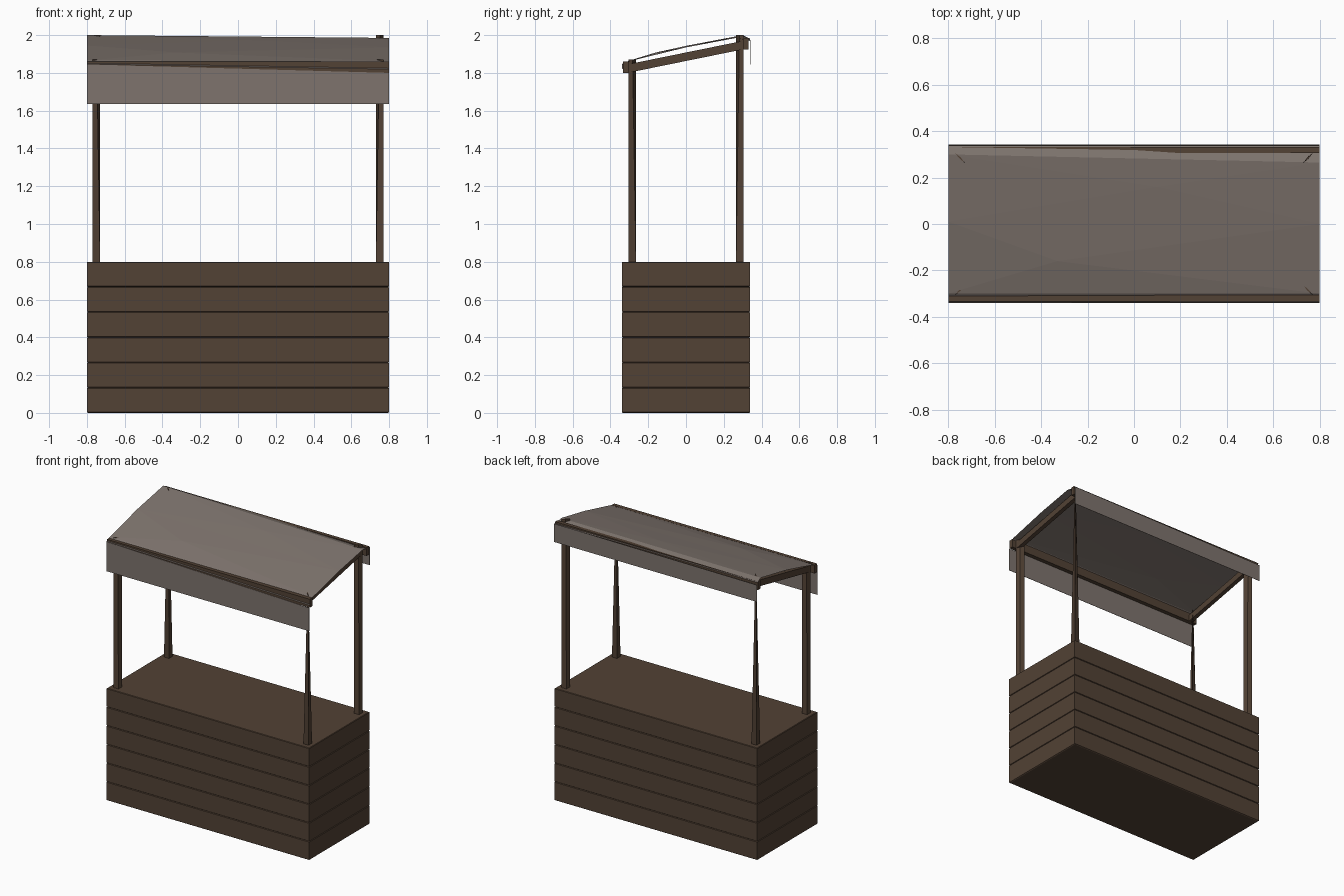
import bpy, bmesh

cube = bpy.data.objects.get("Cube")
if cube:
    bpy.data.objects.remove(cube, do_unlink=True)


def material(name, color):
    m = bpy.data.materials.new(name)
    m.use_nodes = True
    m.diffuse_color = (*color, 1)
    m.node_tree.nodes["Principled BSDF"].inputs["Base Color"].default_value = (*color, 1)
    return m


WOOD = material("brown wood", (0.085, 0.054, 0.035))
CLOTH = material("grey cloth", (0.210, 0.175, 0.155))


def mesh_object(name, verts, faces, mat):
    me = bpy.data.meshes.new(name)
    me.from_pydata(verts, [], faces)
    bm = bmesh.new()
    bm.from_mesh(me)
    bmesh.ops.recalc_face_normals(bm, faces=bm.faces)
    bm.to_mesh(me)
    bm.free()
    me.materials.append(mat)
    ob = bpy.data.objects.new(name, me)
    bpy.context.collection.objects.link(ob)
    return ob


def loft(name, rings, mat):
    """Skin a stack of four-cornered rings and cap both ends."""
    verts = [p for ring in rings for p in ring]
    faces = [(3, 2, 1, 0), tuple(len(verts) - 4 + k for k in range(4))]
    for r in range(len(rings) - 1):
        for k in range(4):
            a, b = 4 * r + k, 4 * r + (k + 1) % 4
            faces.append((a, b, b + 4, a + 4))
    return mesh_object(name, verts, faces, mat)


def rect(hx, hy, z):
    return [(-hx, -hy, z), (hx, -hy, z), (hx, hy, z), (-hx, hy, z)]


# Counter: six stacked boards with shallow grooves between them
BOARDS, TOP = 6, 0.8
STEP = TOP / BOARDS
for i in range(BOARDS):
    z = i * STEP
    rings = []
    for inset, h in ((0.006, 0), (0, 0.004), (0, STEP - 0.003), (0.004, STEP)):
        rings.append(rect(0.8 - inset, 0.34 - inset, z + h))
    loft(f"counter_board_{i + 1}", rings, WOOD)


# Posts: square at the foot, pinched to a thin diagonal at the head
def post(name, sx, sy, height):
    def ring(z, pinch):
        corners = []
        for dx, dy in ((1, 1), (pinch, -pinch), (-1, -1), (-pinch, pinch)):
            corners.append((sx * (0.75 + 0.02 * dx), sy * (0.285 + 0.02 * dy), z))
        return corners
    loft(name, [ring(TOP - 0.01, 1), ring(height, 0.12)], WOOD)


for side, sx in (("left", 1), ("right", -1)):
    post(f"front_{side}_post", sx, -1, 1.87)
    post(f"back_{side}_post", sx, 1, 2.0)

    # Sloping rafter joining the front and back posts
    ends = []
    for y, z in ((-0.31, 1.80), (0.305, 1.925)):
        ends.append([(sx * 0.735, y, z), (sx * 0.765, y, z),
                     (sx * 0.765, y, z + 0.045), (sx * 0.735, y, z + 0.045)])
    loft(f"{side}_rafter", ends, WOOD)


# Cross beams along the front and back
def cross_beam(name, y0, y1, z0, z1):
    ends = [[(x, y0, z0), (x, y1, z0), (x, y1, z1), (x, y0, z1)] for x in (-0.8, 0.8)]
    loft(name, ends, WOOD)


cross_beam("front_beam", -0.334, -0.305, 1.80, 1.86)
cross_beam("back_beam", 0.305, 0.332, 1.925, 1.985)

# Cloth roof: slightly slack sheet with uneven folds and turned-down lips
roof_points = {
    "front_lip_r": (-0.8, -0.338, 1.847), "front_lip_l": (0.8, -0.338, 1.82),
    "front_r": (-0.8, -0.30, 1.865), "front_l": (0.8, -0.30, 1.862),
    "dip": (-0.33, -0.16, 1.908),
    "mid_r": (-0.8, 0.01, 1.945), "mid_l": (0.8, 0.0, 1.935),
    "rise": (0.1, 0.16, 1.972),
    "back_r": (-0.8, 0.30, 2.0), "back_l": (0.8, 0.265, 1.985),
    "back_lip_r": (-0.8, 0.338, 1.982), "back_lip_l": (0.8, 0.338, 1.97),
}
folds = """front_lip_r front_lip_l front_l front_r
front_r front_l dip
front_r dip mid_r
dip front_l mid_l
dip mid_l mid_r
mid_r mid_l rise
mid_r rise back_r
rise mid_l back_l
rise back_l back_r
back_r back_l back_lip_l back_lip_r"""
keys = list(roof_points)
mesh_object("cloth_roof", list(roof_points.values()),
            [tuple(keys.index(k) for k in row.split()) for row in folds.splitlines()], CLOTH)


# Hanging cloth valances
def valance(name, y, bottom, top_right, top_left):
    loft(name, [[(-0.8, y, bottom), (0.8, y, bottom), (0.8, y + 0.002, bottom), (-0.8, y + 0.002, bottom)],
                [(-0.8, y, top_right), (0.8, y, top_left),
                 (0.8, y + 0.002, top_left), (-0.8, y + 0.002, top_right)]], CLOTH)


valance("front_valance", -0.34, 1.635, 1.845, 1.80)
valance("back_valance", 0.342, 1.845, 1.965, 1.975)
